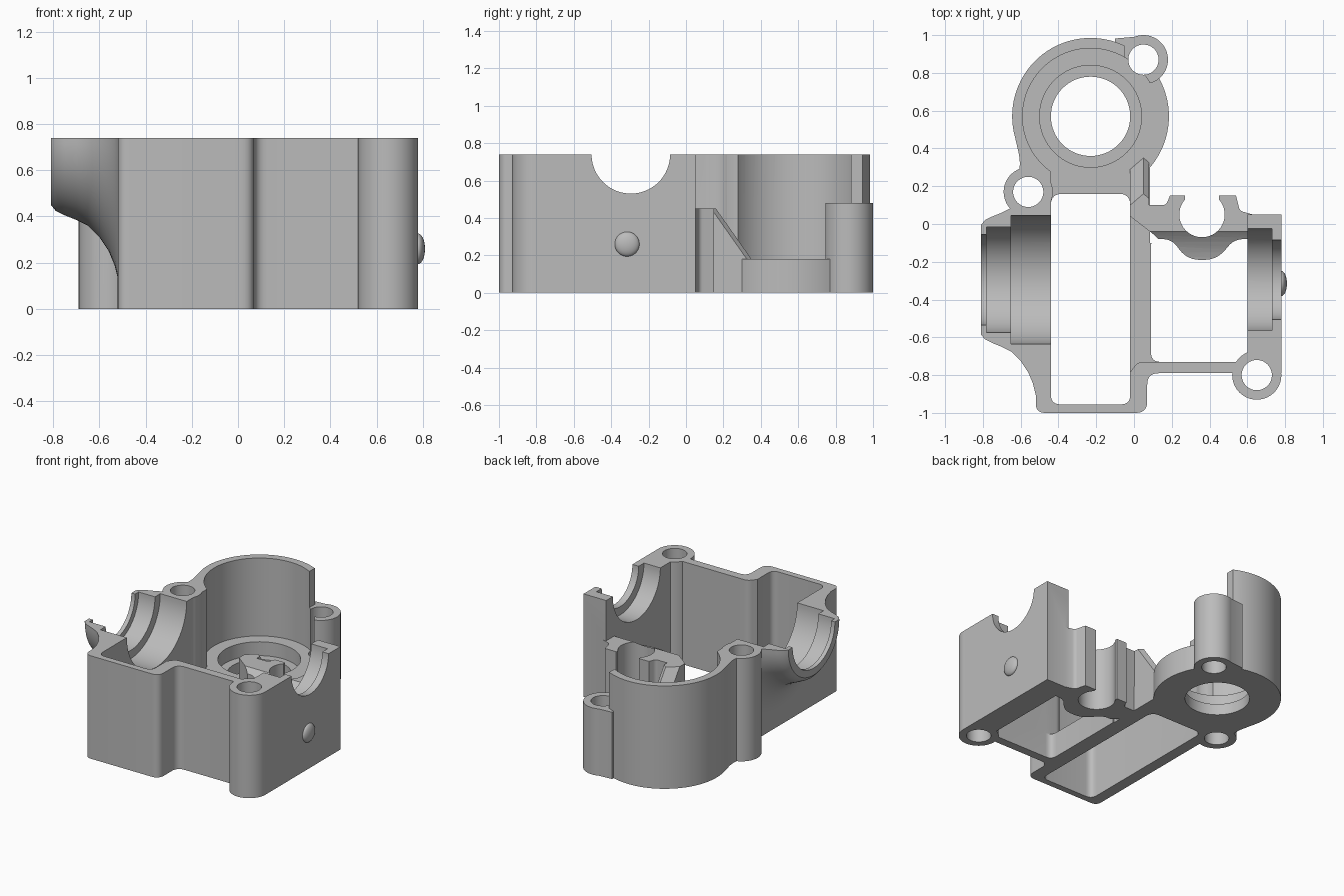
import bpy, bmesh
from math import cos, sin, tau
from mathutils import Vector

cube = bpy.data.objects.get("Cube")
if cube:
    bpy.data.objects.remove(cube, do_unlink=True)

H = 0.74              # rim height
FLOOR = 0.18          # thickness of the floor and centre bar
MID = 0.45            # height of the rear wall
LOW, HIGH = -0.5, 1.5  # reach of cutters
RING = (-0.23, 0.57)
SHAFT_Y = -0.295

grey = bpy.data.materials.new("cast_grey")
grey.use_nodes = True
grey.diffuse_color = (0.5, 0.5, 0.5, 1)
grey.node_tree.nodes["Principled BSDF"].inputs["Base Color"].default_value = (0.5, 0.5, 0.5, 1)


def loft(name, loops):
    """Closed solid through equal-length loops of points."""
    bm = bmesh.new()
    rings = [[bm.verts.new(p) for p in loop] for loop in loops]
    n = len(rings[0])
    for a, b in zip(rings, rings[1:]):
        for i in range(n):
            j = (i + 1) % n
            bm.faces.new((a[i], a[j], b[j], b[i]))
    bm.faces.new(rings[0])
    bm.faces.new(rings[-1])
    bmesh.ops.recalc_face_normals(bm, faces=bm.faces)
    mesh = bpy.data.meshes.new(name)
    bm.to_mesh(mesh)
    bm.free()
    obj = bpy.data.objects.new(name, mesh)
    bpy.context.scene.collection.objects.link(obj)
    return obj


def rounded(points, steps=6):
    """Outline whose corners (x, y, cut) are softened by the cut length."""
    out = []
    for i, p in enumerate(points):
        c = Vector(p[:2])
        if len(p) < 3:
            out.append(c)
            continue
        a = Vector(points[i - 1][:2]) - c
        b = Vector(points[(i + 1) % len(points)][:2]) - c
        a, b = c + a.normalized() * p[2], c + b.normalized() * p[2]
        for k in range(steps + 1):
            t = k / steps
            out.append(a * (1 - t) ** 2 + c * 2 * t * (1 - t) + b * t * t)
    return out


def prism(name, points, z0, z1):
    outline = rounded(points)
    return loft(name, [[(p[0], p[1], z) for p in outline] for z in (z0, z1)])


def post(name, centre, r, z0, z1, n=64):
    x, y = centre
    return loft(name, [[(x + r * cos(tau * i / n), y + r * sin(tau * i / n), z)
                        for i in range(n)] for z in (z0, z1)])


def turned(name, profile, n=80):
    """Solid turned about the shaft axis from (x, radius) pairs."""
    return loft(name, [[(x, SHAFT_Y + r * cos(tau * i / n), H + r * sin(tau * i / n))
                        for i in range(n)] for x, r in profile])


def combine(body, tool, operation):
    mod = body.modifiers.new("shape", 'BOOLEAN')
    mod.operation, mod.solver, mod.object = operation, 'EXACT', tool
    graph = bpy.context.evaluated_depsgraph_get()
    mesh = bpy.data.meshes.new_from_object(body.evaluated_get(graph))
    body.modifiers.clear()
    body.data = mesh
    bpy.data.objects.remove(tool, do_unlink=True)


def add(tool):
    combine(housing, tool, 'UNION')


def cut(tool):
    combine(housing, tool, 'DIFFERENCE')


# Outer block with the stepped front
housing = prism("housing", [
    (-.52, -1, .05), (.07, -1, .06), (.07, -.79, .06), (.78, -.79), (.78, .05),
    (.6, .05), (.6, -.1), (-.44, -.1), (-.44, .3), (-.52, .3)], 0, H)

# Space above the low centre bar
cut(prism("upper_space", [(-.04, -.81), (.02, -.73, .03), (.6, -.73), (.6, .3), (-.04, .3)],
          FLOOR, HIGH))

# Floor plate, round chamber wall and filler by the left boss
add(prism("floor_plate", [(-.5, -.11), (.085, -.11), (.085, .76), (-.05, .8), (-.5, .5)], 0, FLOOR))
add(post("chamber", RING, .415, 0, H, 96))
add(prism("left_filler", [(-.45, .01), (-.5, .01), (-.62, .2), (-.6, .33, .05), (-.63, .46),
                          (-.5, .5), (-.45, .5)], 0, H))

# Flared bearing housing on the left wall
add(turned("bearing_flare", [
    (-.81, .29), (-.79, .315), (-.75, .335), (-.7, .355), (-.65, .38), (-.6, .43),
    (-.56, .49), (-.535, .55), (-.52, .61), (-.46, .61)]))

# Long and right openings through the bottom
cut(prism("long_opening", [(-.44, -.955, .05), (-.02, -.955, .05), (-.02, .16, .06),
                           (-.44, .16, .06)], LOW, HIGH))
cut(prism("right_opening", [(.09, -.73, .05), (.6, -.73), (.6, -.08), (.09, -.08, .04)],
          LOW, HIGH))

# Open side of the chamber, then the rear boss beside it
cut(prism("chamber_opening", [(-.44, .0), (.5, .0), (.5, 1.2), (-.05, 1.2), (-.05, .57),
                              (-.44, .57)], FLOOR, HIGH))
add(prism("rear_boss_web", [(-.1, .75), (-.1, .982), (.05, .995), (.1, .8), (.08, .74)], 0, .48))
add(post("rear_boss", (.05, .87), .13, 0, .48))
add(post("left_boss", (-.56, .17), .13, 0, H))
add(post("front_boss", (.65, -.8), .13, 0, H))

# Chamber bore, seat and hole
cut(post("chamber_bore", RING, .36, FLOOR, HIGH, 96))
cut(post("chamber_seat", RING, .27, .08, HIGH))
cut(post("chamber_hole", RING, .21, LOW, HIGH))

# Rear wall with the clip, and the sloping rib
add(prism("rear_wall", [
    (-.02, .04), (.11, -.06), (.13, -.08), (.2, -.08, .05), (.28, -.19, .07), (.44, -.19, .07),
    (.53, -.08, .05), (.63, -.08), (.63, .05), (.56, .07, .02), (.54, .15), (.19, .15),
    (.17, .1, .02), (.08, .1), (-.02, .1)], 0, MID))
rib_base = [(-.02, .04), (.08, .04), (.08, .325), (.05, .35), (-.02, .29)]
rib_top = [(-.02, .04), (.08, .04), (.08, .135), (.05, .16), (-.02, .1)]
add(loft("rib", [[(x, y, .01) for x, y in rib_base],
                 [(x, y, FLOOR) for x, y in rib_base],
                 [(x, y, MID) for x, y in rib_top]]))
cut(post("clip_bore", (.36, .05), .12, LOW, HIGH))
cut(prism("clip_gap", [(.27, .06), (.45, .06), (.45, .3), (.27, .3)], LOW, HIGH))

# Screw holes
for centre in ((.05, .87), (-.56, .17), (.65, -.8)):
    cut(post("screw_hole", centre, .08, LOW, HIGH))

# Stepped bearing seats and rotor clearance along the shaft
for x0, x1, r in ((-.65, -.3, .34), (-.78, -.6, .28), (-1, -.7, .24),
                  (-.1, .6, .386), (.5, .73, .27), (.7, 1, .21)):
    cut(turned("shaft_seat", [(x0, r), (x1, r)]))

# Trim flush with the rim
cut(prism("rim_trim", [(-2, -2), (2, -2), (2, 2), (-2, 2)], H, 3))

# Domed stud on the right wall
bpy.ops.mesh.primitive_uv_sphere_add(segments=32, ring_count=16, radius=.066,
                                     location=(.78, -.315, .26))
stud = bpy.context.object
stud.name = "side_stud"
stud.scale.x = .45

for obj in (housing, stud):
    obj.data.materials.clear()
    obj.data.materials.append(grey)
    bpy.ops.object.select_all(action='DESELECT')
    obj.select_set(True)
    bpy.context.view_layer.objects.active = obj
    bpy.ops.object.shade_smooth_by_angle(angle=.5)
